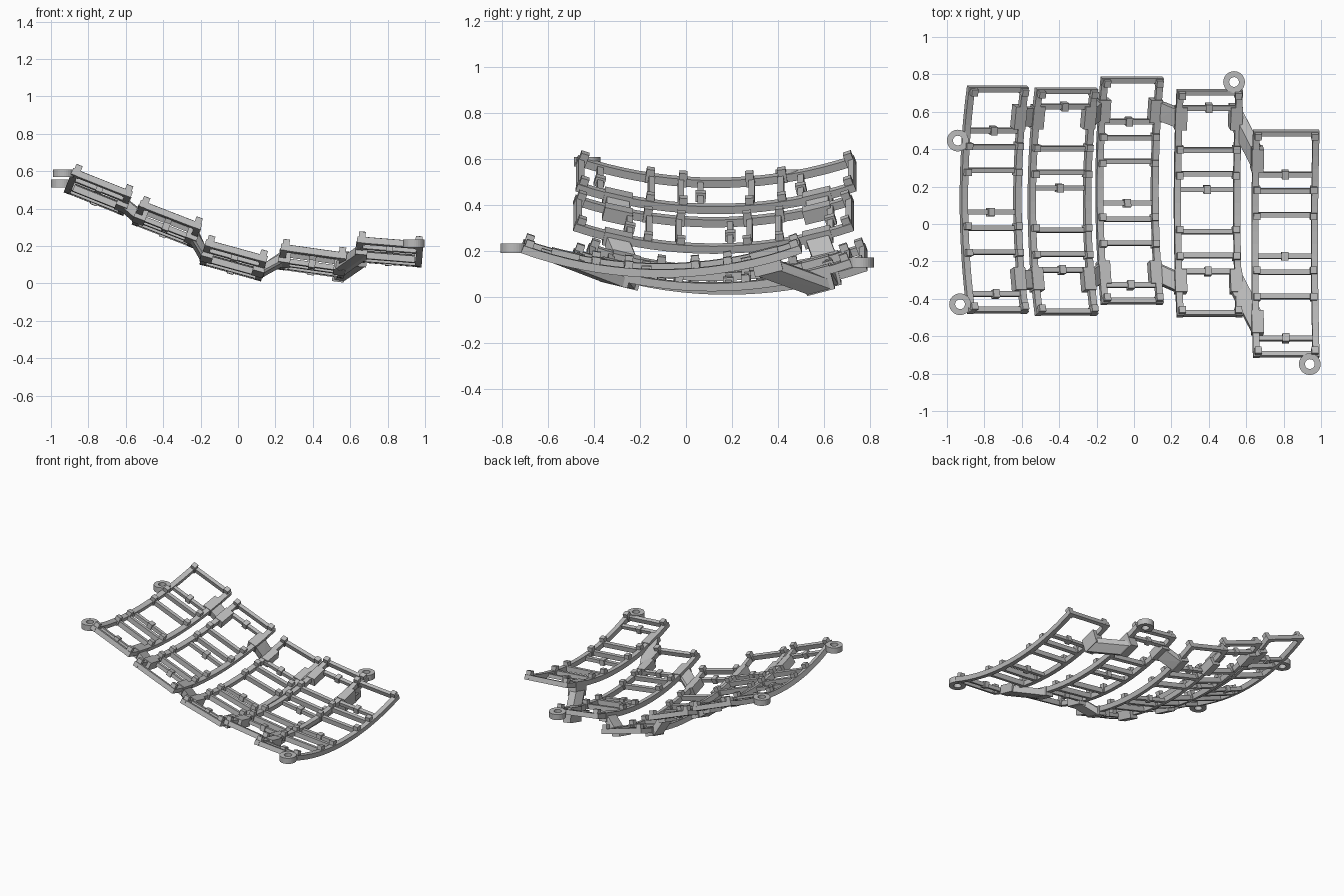
import bpy, bmesh, math
from mathutils import Matrix, Vector

if "Cube" in bpy.data.objects:
    bpy.data.objects.remove(bpy.data.objects["Cube"], do_unlink=True)

GREY = (0.5, 0.5, 0.5, 1)
mat = bpy.data.materials.new("light_grey")
mat.use_nodes = True
mat.diffuse_color = GREY
mat.node_tree.nodes["Principled BSDF"].inputs["Base Color"].default_value = GREY

R = 1.8           # curvature radius of each column
RAIL_W, RAIL_H = 0.035, 0.035
HALF = 0.611      # half length in y
MODULES = (0.598, 0.158, -0.284)   # back bar of each module
MODULE_LEN = 0.312

# name: x, y, z of the lowest arc point (rail underside), sideways tilt, width, clip distance
COLUMNS = {
    "column_1": (-0.773, 0.13, 0.424, 21.7, 0.343, 0.225),
    "column_2": (-0.405, 0.12, 0.252, 21.2, 0.352, 0.085),
    "column_3": (-0.042, 0.178, 0.056, 15.4, 0.342, 0.225),
    "column_4": (0.388, 0.112, 0.05, 8.0, 0.355, 0.085),
    "column_5": (0.804, -0.106, 0.099, 4.6, 0.355, 0.225),
}


def finish(name, bm):
    bmesh.ops.recalc_face_normals(bm, faces=bm.faces)
    me = bpy.data.meshes.new(name)
    bm.to_mesh(me)
    bm.free()
    me.materials.append(mat)
    ob = bpy.data.objects.new(name, me)
    bpy.context.collection.objects.link(ob)
    return ob


def frame(col, v):
    """Matrix at distance v along a column: x across, y along the arc, z normal."""
    x, y, z, tilt = COLUMNS[col][:4]
    a = math.asin(v / R)
    return (Matrix.Translation((x, y, z)) @ Matrix.Rotation(math.radians(tilt), 4, 'Y')
            @ Matrix.Translation((0, v, R * (1 - math.cos(a)))) @ Matrix.Rotation(a, 4, 'X'))


def box(bm, m, loc, size):
    mm = m @ Matrix.Translation(loc) @ Matrix.Diagonal((*size, 1))
    return bmesh.ops.create_cube(bm, size=1, matrix=mm)["verts"]


def rail(bm, col, u, steps=18):
    """Rectangular bar swept along the column arc."""
    rings = []
    for i in range(steps + 1):
        m = frame(col, -HALF + 2 * HALF * i / steps)
        rings.append([bm.verts.new(m @ Vector((u + s * RAIL_W / 2, 0, h)))
                      for s, h in ((-1, 0), (1, 0), (1, RAIL_H), (-1, RAIL_H))])
    for a, b in zip(rings, rings[1:]):
        for k in range(4):
            bm.faces.new((a[k], a[k - 1], b[k - 1], b[k]))
    bm.faces.new(rings[0])
    bm.faces.new(rings[-1])


def build_column(col):
    width, clip = COLUMNS[col][4:]
    rails, bars, pegs, clips = (bmesh.new() for _ in range(4))
    edge = width / 2 - RAIL_W / 2
    span = width - RAIL_W
    for side in (-1, 1):
        rail(rails, col, side * edge)
    for back in MODULES:
        for v in (back, back - MODULE_LEN):
            m = frame(col, v)
            box(bars, m, (0, 0, RAIL_H / 2), (span, 0.026, RAIL_H))
            inward = -0.008 if v == back else 0.008
            for side in (-1, 1):
                box(pegs, m, (side * (edge - 0.008), inward, 0.033), (0.036, 0.036, 0.064))
        # tie with a clip in its middle
        m = frame(col, back - clip)
        box(clips, m, (0, 0, 0.013), (span, 0.026, 0.026))
        box(clips, m, (0, 0, 0.015), (0.036, 0.045, 0.042))
    finish(col + "_rails", rails)
    finish(col + "_cross_bars", bars)
    finish(col + "_pegs", pegs)
    finish(col + "_clips", clips)


def connector(name, a, ya, b, yb, low, reach):
    """Pads wrapped around two neighbouring rails, joined by a solid bridge."""
    high = 0.04
    bm = bmesh.new()
    ends = []
    for col, y, side in ((a, ya, 1), (b, yb, -1)):
        m = frame(col, y - COLUMNS[col][1])
        half = COLUMNS[col][4] / 2
        box(bm, m, (side * (half - 0.028), 0, (low + high) / 2), (0.064, 0.125, high - low))
        ends.append((m, side * (half - reach / 2)))
    bridge = []
    for m, u in ends:
        bridge += box(bm, m, (u, 0, low + 0.022), (reach, 0.1, 0.044))
    old = {f for v in bridge for f in v.link_faces}
    bmesh.ops.delete(bm, geom=list(old), context='FACES_ONLY')
    bmesh.ops.convex_hull(bm, input=bridge)
    finish(name, bm)


def mount_ring(name, x, y, z, outer=0.058, inner=0.026, h=0.042, n=32):
    """Flat washer-shaped screw mount."""
    bm = bmesh.new()
    profile = ((inner, 0), (outer, 0), (outer, h), (inner, h))
    loops = [[bm.verts.new((x + r * math.cos(t), y + r * math.sin(t), z + k)) for r, k in profile]
             for t in (2 * math.pi * i / n for i in range(n))]
    for i in range(n):
        for k in range(4):
            bm.faces.new((loops[i - 1][k - 1], loops[i - 1][k], loops[i][k], loops[i][k - 1]))
    finish(name, bm)


for col in COLUMNS:
    build_column(col)

# Connectors: pad positions along y at the back and the front
PADS = {
    "back": (0.575, 0.575, 0.61, 0.57, 0.345),
    "front": (-0.30, -0.30, -0.265, -0.31, -0.53),
}
names = list(COLUMNS)
for place, ys in PADS.items():
    for i in range(4):
        deep = i == 3 and place == "back"
        connector(f"{place}_connector_{i + 1}", names[i], ys[i], names[i + 1], ys[i + 1],
                  -0.066 if deep else -0.022, 0.055 if i == 3 else 0.02)

# Screw mounts
mount_ring("right_back_mount", -0.942, 0.446, 0.513)
mount_ring("right_front_mount", -0.93, -0.429, 0.568)
mount_ring("left_back_mount", 0.535, 0.759, 0.13)
mount_ring("left_front_mount", 0.94, -0.749, 0.192)
